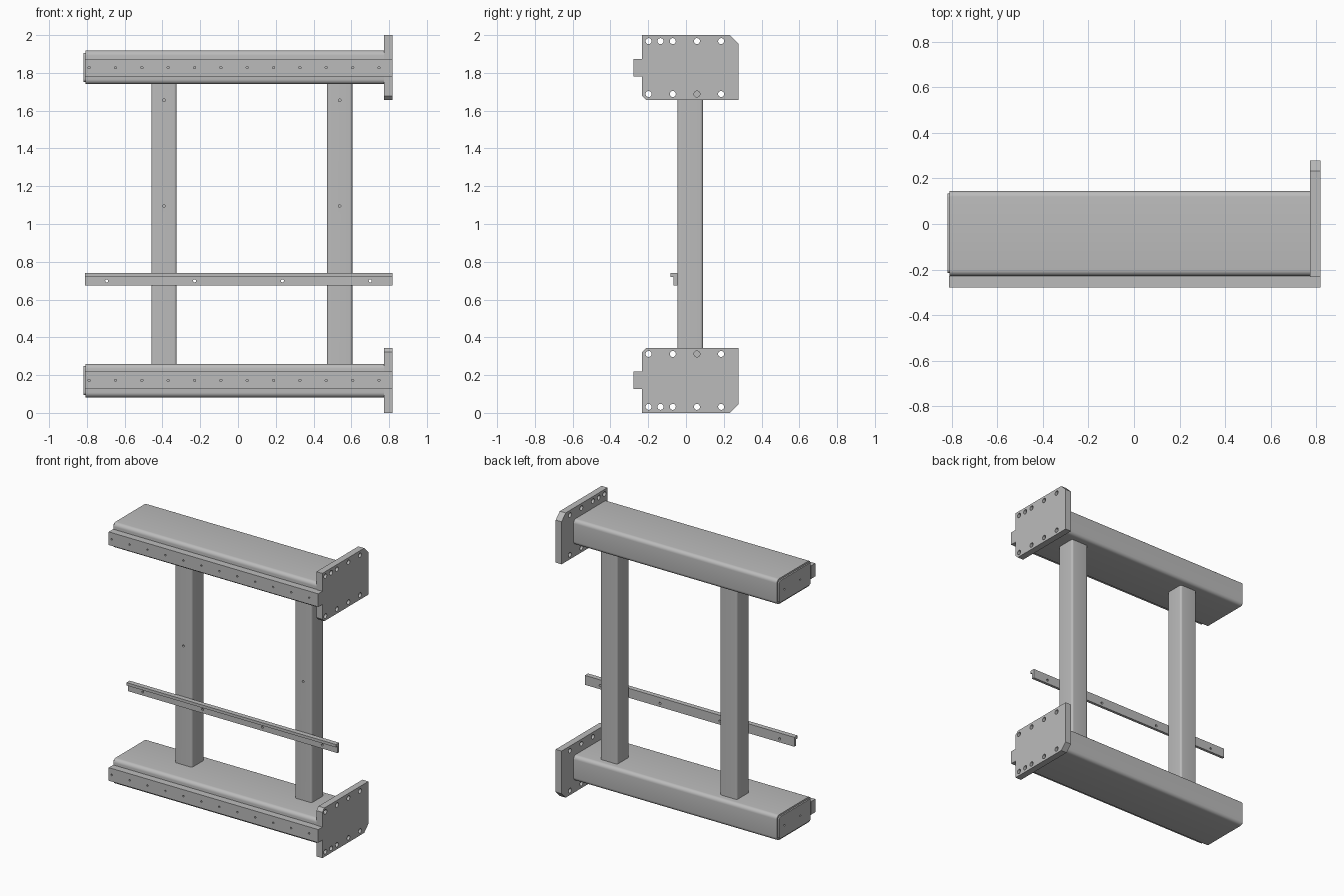
import bpy, bmesh, math
from mathutils import Matrix, Vector

if "Cube" in bpy.data.objects:
    bpy.data.objects.remove(bpy.data.objects["Cube"], do_unlink=True)

steel = bpy.data.materials.new("grey_steel")
steel.use_nodes = True
GREY = (0.5, 0.5, 0.5, 1)
steel.diffuse_color = GREY
steel.node_tree.nodes["Principled BSDF"].inputs["Base Color"].default_value = GREY


def finish(bm, name):
    bmesh.ops.recalc_face_normals(bm, faces=bm.faces)
    mesh = bpy.data.meshes.new(name)
    bm.to_mesh(mesh)
    bm.free()
    mesh.materials.append(steel)
    obj = bpy.data.objects.new(name, mesh)
    bpy.context.collection.objects.link(obj)
    return obj


def activate(obj):
    bpy.ops.object.select_all(action='DESELECT')
    obj.select_set(True)
    bpy.context.view_layer.objects.active = obj


def prism(name, axis, outline, start, end):
    """Extrude a 2D outline along x (outline in y, z) or z (outline in x, y)."""
    bm = bmesh.new()
    place = (lambda u, v: (start, u, v)) if axis == 'x' else (lambda u, v: (u, v, start))
    face = bm.faces.new([bm.verts.new(place(u, v)) for u, v in outline])
    new = bmesh.ops.extrude_face_region(bm, geom=[face])['geom']
    shift = Vector((1, 0, 0) if axis == 'x' else (0, 0, 1)) * (end - start)
    bmesh.ops.translate(bm, vec=shift, verts=[g for g in new if isinstance(g, bmesh.types.BMVert)])
    return finish(bm, name)


def rounded(u0, u1, v0, v1, r, steps=6):
    pts = []
    corners = [(u1 - r, v1 - r), (u0 + r, v1 - r), (u0 + r, v0 + r), (u1 - r, v0 + r)]
    for i, (u, v) in enumerate(corners):
        for k in range(steps + 1):
            a = math.pi / 2 * (i + k / steps)
            pts.append((u + r * math.cos(a), v + r * math.sin(a)))
    return pts


def box(u0, u1, v0, v1):
    return [(u0, v0), (u1, v0), (u1, v1), (u0, v1)]


def drill(obj, centres, axis, radius, depth):
    """Cut round holes along x or y, centred on the given points."""
    bm = bmesh.new()
    turn = Matrix.Rotation(math.pi / 2, 4, 'Y' if axis == 'x' else 'X')
    for c in centres:
        bmesh.ops.create_cone(bm, cap_ends=True, segments=20, radius1=radius, radius2=radius,
                              depth=depth, matrix=Matrix.Translation(c) @ turn)
    cutter = finish(bm, "hole_cutter")
    cutter.hide_render = True
    mod = obj.modifiers.new("holes", 'BOOLEAN')
    mod.operation, mod.solver, mod.object = 'DIFFERENCE', 'EXACT', cutter
    activate(obj)
    bpy.ops.object.modifier_apply(modifier=mod.name)
    bpy.data.objects.remove(cutter, do_unlink=True)


def smooth(obj):
    activate(obj)
    bpy.ops.object.shade_smooth_by_angle(angle=math.radians(30))


# Upper and lower assemblies mirror each other about z = 1
for level, side in (("upper", 1), ("lower", -1)):
    def z(h):
        return 1 + side * h

    # Hollow-section beam and its end cap
    beam = prism(level + "_beam", 'x', rounded(-0.228, 0.145, *sorted((z(0.74), z(0.918))), 0.026),
                 -0.808, 0.772)
    smooth(beam)
    cap = prism(level + "_end_cap", 'x', rounded(-0.215, 0.133, *sorted((z(0.752), z(0.906))), 0.016),
                -0.818, -0.808)
    drill(cap, [(-0.818, y, z(0.829)) for y in (0.075, -0.1)], 'x', 0.006, 0.012)
    smooth(cap)

    # Mounting rail along the front
    rail = prism(level + "_rail", 'x', box(-0.278, -0.228, z(0.782), z(0.874)), -0.81, 0.818)
    drill(rail, [(-0.788 + 0.1395 * i, -0.278, z(0.828)) for i in range(12)], 'y', 0.006, 0.06)

    # Bolted flange plate with clipped corners
    plate = prism(level + "_flange_plate", 'x', [
        (-0.232, z(1)), (0.233, z(1)), (0.278, z(0.955)), (0.278, z(0.656)),
        (-0.21, z(0.656)), (-0.232, z(0.678))], 0.772, 0.818)
    bolts = [(0.795, y, z(h)) for h in (0.968, 0.688) for y in (-0.198, -0.07, 0.058, 0.186)]
    drill(plate, bolts + [(0.795, -0.135, z(0.968))], 'x', 0.016, 0.1)

# Two upright posts
for name, x in (("right_post", -0.392), ("left_post", 0.538)):
    post = prism(name, 'z', rounded(x - 0.067, x + 0.067, -0.046, 0.09, 0.014), 0.26, 1.74)
    drill(post, [(x, -0.046, h) for h in (1.655, 1.095)], 'y', 0.007, 0.03)
    smooth(post)

# Lipped cross bar on the front of the posts
bar = prism("cross_bar", 'x', [(-0.046, 0.674), (-0.046, 0.74), (-0.081, 0.74), (-0.081, 0.72),
                               (-0.065, 0.72), (-0.065, 0.674)], -0.81, 0.818)
drill(bar, [(-0.695 + 0.465 * i, -0.055, 0.699) for i in range(4)], 'y', 0.008, 0.06)
